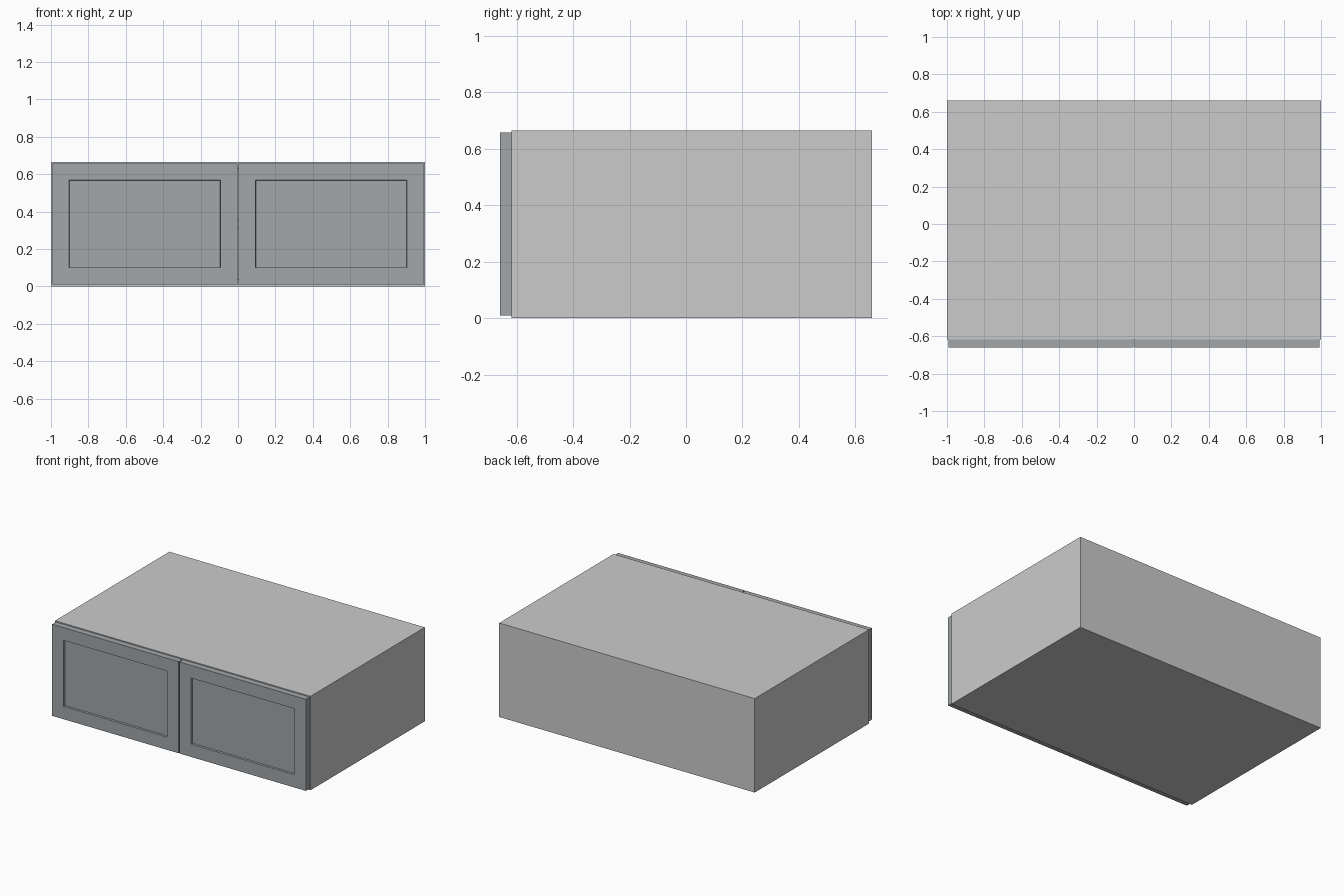
import bpy, bmesh

if "Cube" in bpy.data.objects:
    bpy.data.objects.remove(bpy.data.objects["Cube"])

HW, H, T = 1.0, 0.665, 0.038       # half width, height, board thickness
FRONT, BACK = -0.618, 0.66         # carcass depth range
DOOR_Y = -0.66


def box_mesh(lo, hi):
    bm = bmesh.new()
    bmesh.ops.create_cube(bm, size=1)
    for v in bm.verts:
        v.co = [lo[i] if v.co[i] < 0 else hi[i] for i in range(3)]
    return bm


def finish(bm, name, mat=None):
    bmesh.ops.recalc_face_normals(bm, faces=bm.faces)
    me = bpy.data.meshes.new(name)
    bm.to_mesh(me)
    bm.free()
    ob = bpy.data.objects.new(name, me)
    bpy.context.collection.objects.link(ob)
    if mat:
        me.materials.append(mat)
    return ob


def board(name, lo, hi):
    return finish(box_mesh(lo, hi), name)


# shaker door: box with a framed, recessed centre panel
def door(name, x0, x1, mat):
    bm = box_mesh((x0, DOOR_Y, 0.01), (x1, FRONT, 0.658))
    bm.normal_update()
    front = min(bm.faces, key=lambda f: f.calc_center_median().y)
    bmesh.ops.inset_region(bm, faces=[front], thickness=0.128)
    bmesh.ops.inset_region(bm, faces=[front], thickness=0.002)
    for v in front.verts:
        v.co.y += 0.014
    return finish(bm, name, mat)


# carcass boards: sides run full height, the rest fits between them
inner = HW - T
board("left_side", (-HW, FRONT, 0), (-inner, BACK, H))
board("right_side", (inner, FRONT, 0), (HW, BACK, H))
board("bottom_panel", (-inner, FRONT, 0), (inner, BACK, T))
board("top_panel", (-inner, FRONT, H - T), (inner, BACK, H))
board("back_panel", (-inner, BACK - 0.02, T), (inner, BACK, H - T))
board("shelf", (-inner, FRONT, 0.316), (inner, BACK - 0.02, 0.354))

# pair of doors with a narrow gap
grey = bpy.data.materials.new("door_grey")
grey.diffuse_color = (0.36, 0.39, 0.41, 1)
grey.use_nodes = True
grey.node_tree.nodes["Principled BSDF"].inputs["Base Color"].default_value = grey.diffuse_color
door("left_door", -0.993, -0.003, grey)
door("right_door", 0.003, 0.993, grey)
